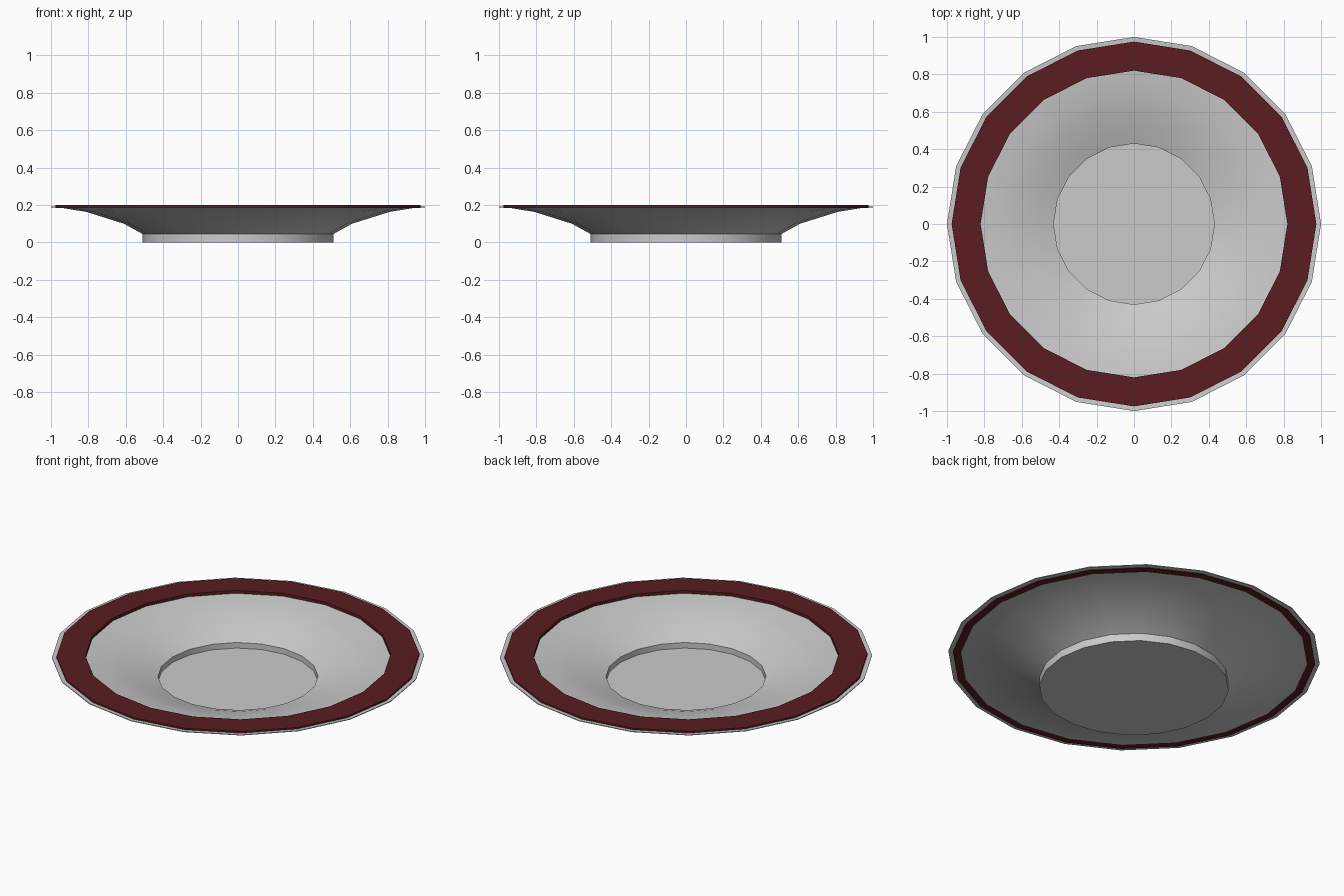
import bpy, bmesh, math

if "Cube" in bpy.data.objects:
    bpy.data.objects.remove(bpy.data.objects["Cube"])

SIDES = 20


def lathe(name, profile, closed=False):
    """Revolve an (r, z) profile around z; open ends are capped flat."""
    bm = bmesh.new()
    rings = []
    for r, z in profile:
        rings.append([bm.verts.new((r * math.cos(2 * math.pi * i / SIDES),
                                    r * math.sin(2 * math.pi * i / SIDES), z))
                      for i in range(SIDES)])
    pairs = list(zip(rings, rings[1:]))
    if closed:
        pairs.append((rings[-1], rings[0]))
    for a, b in pairs:
        for i in range(SIDES):
            j = (i + 1) % SIDES
            bm.faces.new((a[i], a[j], b[j], b[i]))
    if not closed:
        bm.faces.new(rings[0][::-1])
        bm.faces.new(rings[-1])
    bmesh.ops.recalc_face_normals(bm, faces=bm.faces)
    mesh = bpy.data.meshes.new(name)
    bm.to_mesh(mesh)
    bm.free()
    obj = bpy.data.objects.new(name, mesh)
    bpy.context.collection.objects.link(obj)
    bpy.ops.object.select_all(action='DESELECT')
    obj.select_set(True)
    bpy.context.view_layer.objects.active = obj
    bpy.ops.object.shade_smooth_by_angle(angle=math.radians(30))
    return obj


# Plate body: foot, flared underside, thin rim, dished inside and sunken floor
lathe("plate_body", [
    (0.51, 0.0), (0.51, 0.045), (0.61, 0.10), (0.81, 0.163), (0.95, 0.186),
    (1.0, 0.188), (1.0, 0.192),
    (0.82, 0.180), (0.69, 0.156), (0.64, 0.145), (0.52, 0.107),
    (0.43, 0.073), (0.43, 0.04)])

# Dark red band lying on the rim
band = lathe("rim_band", [
    (0.975, 0.183), (0.975, 0.20), (0.82, 0.20), (0.82, 0.183)], closed=True)
red = bpy.data.materials.new("dark_red")
red.diffuse_color = (0.10, 0.012, 0.016, 1)
red.use_nodes = True
red.node_tree.nodes["Principled BSDF"].inputs["Base Color"].default_value = red.diffuse_color
band.data.materials.append(red)
